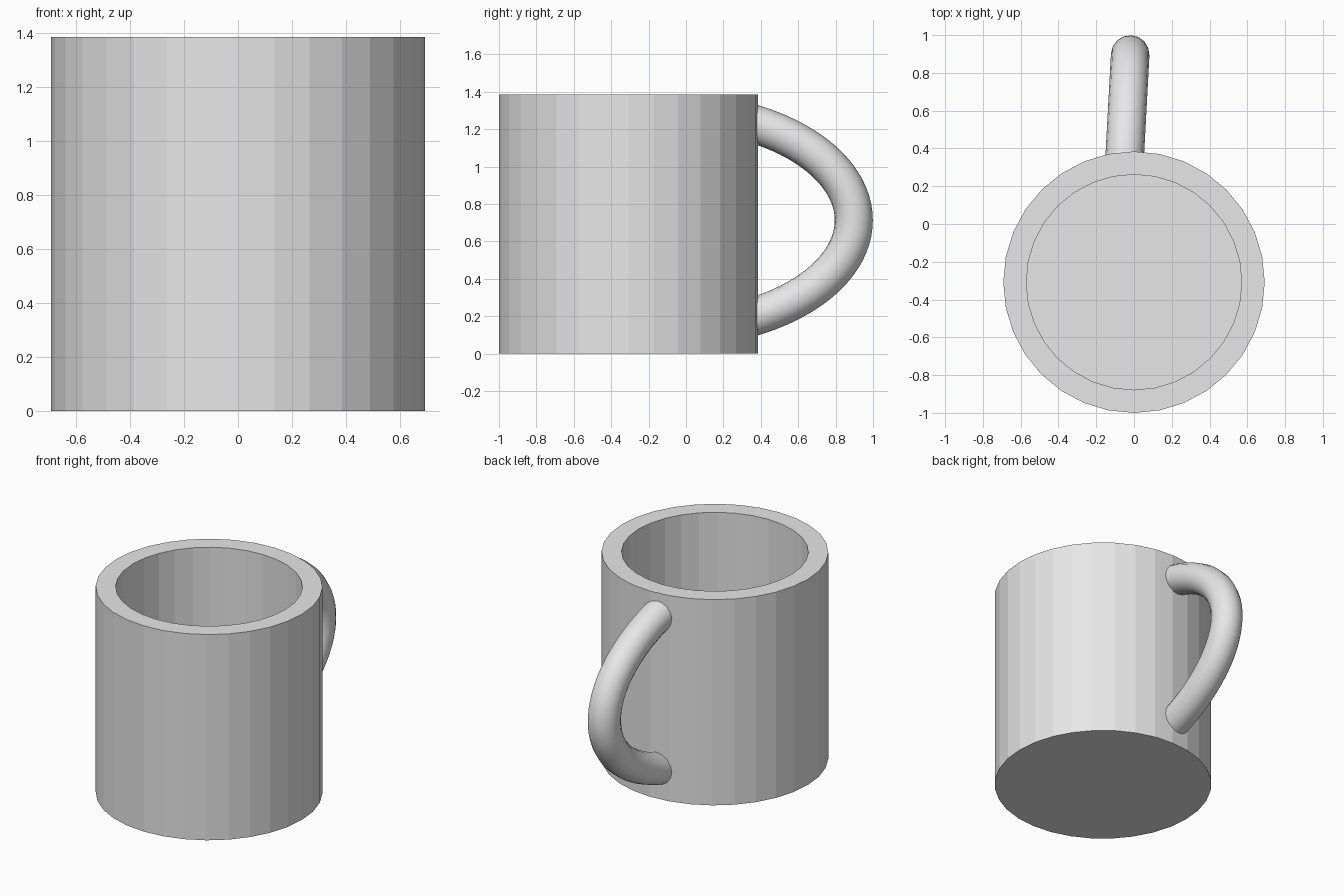
import bpy
import bmesh
from math import cos, sin, radians

cube = bpy.data.objects.get("Cube")
if cube:
    bpy.data.objects.remove(cube, do_unlink=True)

HEIGHT, RADIUS, INNER, FLOOR = 1.385, 0.692, 0.57, 0.12
CENTRE_Y = -0.308

grey = bpy.data.materials.new("grey ceramic")
grey.use_nodes = True
grey.diffuse_color = (0.8, 0.8, 0.8, 1)
grey.node_tree.nodes["Principled BSDF"].inputs["Base Color"].default_value = (0.8, 0.8, 0.8, 1)


def add_object(name, data):
    obj = bpy.data.objects.new(name, data)
    bpy.context.collection.objects.link(obj)
    data.materials.append(grey)
    return obj


# Cup: a faceted cylinder whose top is inset and pushed down to form the hollow
bm = bmesh.new()
bmesh.ops.create_cone(bm, cap_ends=True, segments=32,
                      radius1=RADIUS, radius2=RADIUS, depth=HEIGHT)
bmesh.ops.translate(bm, verts=bm.verts, vec=(0, CENTRE_Y, HEIGHT / 2))
top = next(f for f in bm.faces if f.normal.z > 0.9)
bmesh.ops.inset_region(bm, faces=[top], thickness=RADIUS - INNER)
result = bmesh.ops.extrude_face_region(bm, geom=[top])
floor_verts = [v for v in result["geom"] if isinstance(v, bmesh.types.BMVert)]
bmesh.ops.translate(bm, verts=floor_verts, vec=(0, 0, FLOOR - HEIGHT))
if top.is_valid:
    bmesh.ops.delete(bm, geom=[top], context="FACES_ONLY")
bmesh.ops.recalc_face_normals(bm, faces=bm.faces)
cup_mesh = bpy.data.meshes.new("cup")
bm.to_mesh(cup_mesh)
bm.free()
add_object("cup", cup_mesh)

# Handle: a round tube along an elliptical arc, slightly turned, ends sunk in the wall
curve = bpy.data.curves.new("handle", "CURVE")
curve.dimensions = "3D"
curve.bevel_depth = 0.102
curve.bevel_resolution = 6
curve.use_fill_caps = True
spline = curve.splines.new("POLY")
STEPS = 40
spline.points.add(STEPS)
for i, point in enumerate(spline.points):
    angle = radians(-66 + 132 * i / STEPS)
    y = -0.1 + 0.997 * cos(angle)
    z = 0.713 + 0.582 * sin(angle)
    point.co = (-0.02 + 0.054 * (y - 0.9), y, z, 1)
spline.use_smooth = True
handle = add_object("handle", curve)

# Turn the tube into a smooth mesh
bpy.ops.object.select_all(action="DESELECT")
handle.select_set(True)
bpy.context.view_layer.objects.active = handle
bpy.ops.object.convert(target="MESH")
bpy.ops.object.shade_smooth_by_angle(angle=radians(40))
